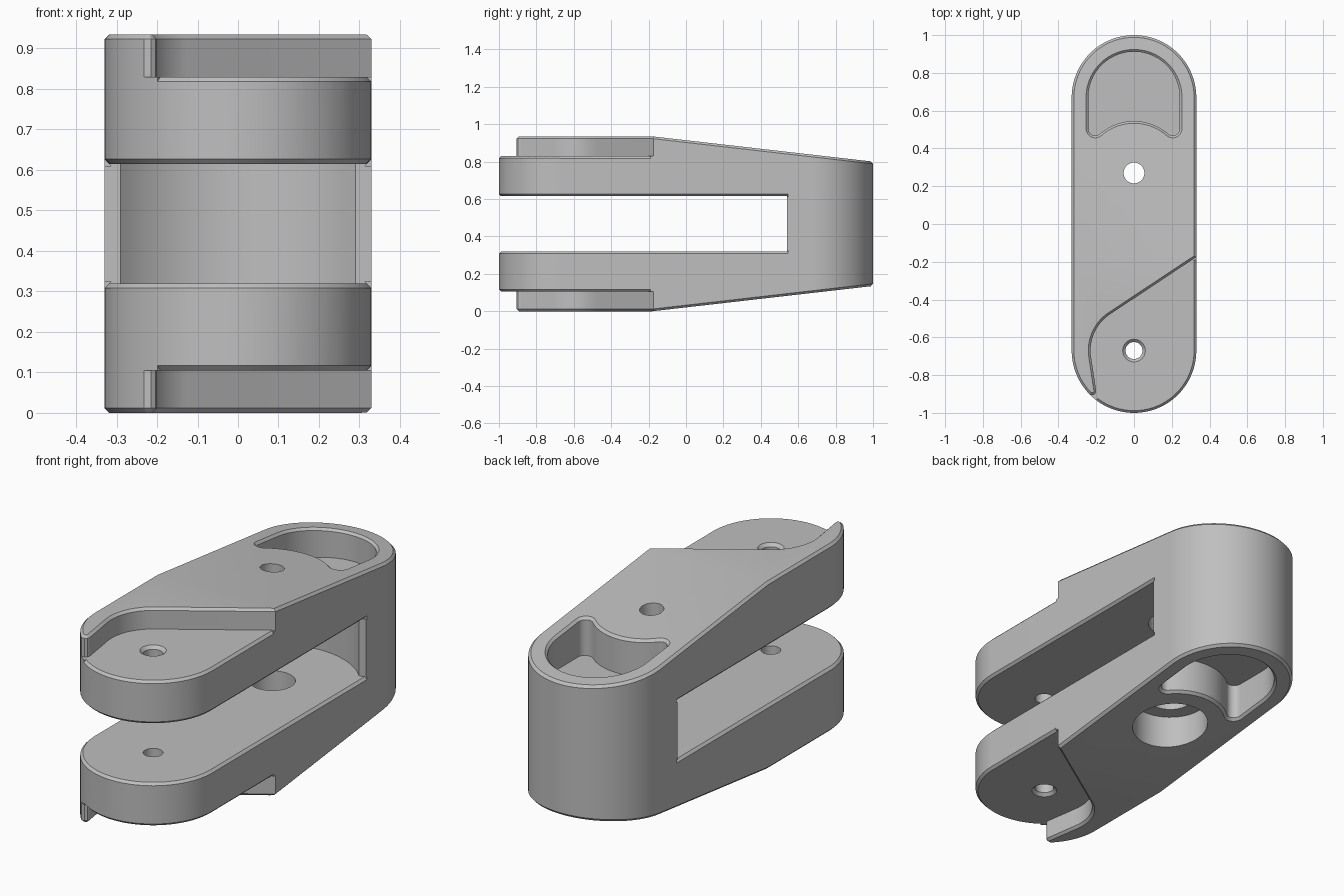
import bpy
import bmesh
from math import sin, cos, radians
from mathutils import Vector

if "Cube" in bpy.data.objects:
    bpy.data.objects.remove(bpy.data.objects["Cube"], do_unlink=True)

H = 0.935          # overall height
R, CY = 0.33, 0.67  # radius and centre of the rounded ends
BEND = -0.18       # where the rear taper starts
CH = 0.012         # chamfer size


def top_z(y):
    return H - 0.135 * max(0.0, (y - BEND) / (1 - BEND))


def arc(cx, cy, r, a0, a1, n):
    return [(cx + r * cos(radians(a0 + (a1 - a0) * i / n)),
             cy + r * sin(radians(a0 + (a1 - a0) * i / n))) for i in range(n + 1)]


def offset(poly, d):
    """Move a counter-clockwise outline outwards by d with mitred corners."""
    pts = [Vector(p) for p in poly]
    out = []
    for i, p in enumerate(pts):
        e1 = (p - pts[i - 1]).normalized()
        e2 = (pts[(i + 1) % len(pts)] - p).normalized()
        n1, n2 = Vector((e1.y, -e1.x)), Vector((e2.y, -e2.x))
        out.append(p + (n1 + n2) * d / (1 + n1.dot(n2)))
    return out


def finish(bm, name):
    """Turn the shell outwards and make an object of it."""
    bm.normal_update()
    bmesh.ops.recalc_face_normals(bm, faces=bm.faces[:])
    if bm.calc_volume(signed=True) < 0:
        bmesh.ops.reverse_faces(bm, faces=bm.faces[:])
    mesh = bpy.data.meshes.new(name)
    bm.to_mesh(mesh)
    bm.free()
    ob = bpy.data.objects.new(name, mesh)
    bpy.context.collection.objects.link(ob)
    return ob


def loft(name, poly, layers, flip=False, bend=False):
    """Stack offset outlines; each layer is (height or height function, offset)."""
    bm = bmesh.new()
    loops = []
    for z, d in layers:
        loop = []
        for p in offset(poly, d):
            h = z(p.y) if callable(z) else z
            loop.append(bm.verts.new((p.x, p.y, H - h if flip else h)))
        loops.append(loop)
    n = len(poly)
    for a, b in zip(loops, loops[1:]):
        for i in range(n):
            j = (i + 1) % n
            bm.faces.new((a[i], a[j], b[j], b[i]))
    for loop in (loops[0], loops[-1]):
        if bend:
            # fold the cap where the taper starts
            k = [i for i, v in enumerate(loop) if abs(v.co.y - BEND) < 1e-4]
            bm.faces.new(loop[k[0]:k[1] + 1])
            bm.faces.new(loop[k[1]:] + loop[:k[0] + 1])
        else:
            bm.faces.new(loop)
    return finish(bm, name)


def edge_cutter(name, y_start, angle_end, z0, flip, tail=None):
    """Triangular sweep that chamfers the outer rim of a fork arm."""
    path = [(R, y_start, 1.0, 0.0)]
    path += [(x, y, x / R, (y + CY) / R) for x, y in arc(0, -CY, R, 0, -angle_end, 48)]
    if tail is not None:
        path.append((-R, tail, -1.0, 0.0))
    section = [(-CH - 0.005, 0.005), (0.01, -CH - 0.01), (0.01, 0.005)]
    bm = bmesh.new()
    rows = []
    for x, y, nx, ny in path:
        rows.append([bm.verts.new((x + nx * d, y + ny * d,
                                   H - z0 - h if flip else z0 + h)) for d, h in section])
    for a, b in zip(rows, rows[1:]):
        for i in range(3):
            j = (i + 1) % 3
            bm.faces.new((a[i], a[j], b[j], b[i]))
    bm.faces.new(rows[0])
    bm.faces.new(rows[-1])
    return finish(bm, name)


def volume(mesh):
    bm = bmesh.new()
    bm.from_mesh(mesh)
    v = bm.calc_volume(signed=True)
    bm.free()
    return v


def cut(ob, cutter):
    """Subtract the cutter, taking the first solver that gives a sound solid."""
    before = volume(ob.data)
    for solver in ("EXACT", "MANIFOLD"):
        mod = ob.modifiers.new("cut", "BOOLEAN")
        mod.operation = "DIFFERENCE"
        mod.solver = solver
        mod.object = cutter
        graph = bpy.context.evaluated_depsgraph_get()
        graph.update()
        result = bpy.data.meshes.new_from_object(ob.evaluated_get(graph), depsgraph=graph)
        ob.modifiers.remove(mod)
        if 0.5 * before < volume(result) < before:
            ob.data = result
            break
    bpy.data.objects.remove(cutter, do_unlink=True)


# Main body: rounded bar, tapered to the rear, chamfered top and bottom
outline = ([(R, BEND)] + arc(0, CY, R, 0, 180, 56) + [(-R, BEND)]
           + arc(0, -CY, R, 180, 360, 56))
body = loft("fork_body", outline,
            [(lambda y: H - top_z(y), -CH), (lambda y: H - top_z(y) + CH, 0),
             (lambda y: top_z(y) - CH, 0), (top_z, -CH)], bend=True)

cutters = []

# Slot between the arms with a hollowed rear wall
SLOT_LOW, SLOT_HIGH = 0.32, 0.615
slot = ([(-0.6, 0.54), (-0.6, -1.3), (0.6, -1.3), (0.6, 0.54)]
        + arc(0, 0.27, 0.396, 43, 137, 32))
cutters.append(loft("slot_cutter", slot, [(SLOT_LOW, 0), (SLOT_HIGH, 0)]))

# Outlines for the front step and the rear pocket
step = ([(0.56, -0.0225)] + arc(0, -CY, 0.23, 123.5, 188, 24)
        + [(-0.2, -0.885), (-0.204, -0.897), (-0.215, -0.905),
           (-0.6, -0.905), (-0.6, -1.3), (0.56, -1.3)])
pocket = (arc(0, CY, 0.242, 0, 180, 40)
          + arc(-0.205, 0.505, 0.037, 180, 311, 12)
          + arc(0, 0.27, 0.275, 131, 49, 24)[1:-1]
          + arc(0.205, 0.505, 0.037, 229, 360, 12))

# Steps, pockets and rim chamfers on the upper and lower side
for flip, side in ((False, "upper"), (True, "lower")):
    cutters.append(loft(side + "_step_cutter", step,
                        [(0.83, 0), (H - CH, 0), (H + 0.015, CH + 0.015)], flip))
    cutters.append(loft(side + "_pocket_cutter", pocket,
                        [(0.67, 0), (lambda y: top_z(y) - CH, 0),
                         (lambda y: top_z(y) + 0.01, CH + 0.01)], flip))
    cutters.append(edge_cutter(side + "_step_rim_cutter", BEND - 0.01, 127, 0.83, flip))
for flip, z, side in ((True, H - SLOT_HIGH, "upper"), (False, SLOT_LOW, "lower")):
    cutters.append(edge_cutter(side + "_slot_rim_cutter", 0.545, 180, z, flip, 0.545))

# Pin hole through both arm tips, countersunk on the outside
cutters.append(loft("pin_hole_cutter", arc(0, -CY, 0.045, 0, 351, 39),
                    [(0.09, 0.03), (0.12, 0), (0.815, 0), (0.845, 0.03)]))

# Stepped bolt hole in the middle
cutters.append(loft("bolt_hole_cutter", arc(0, 0.27, 0.055, 0, 352.5, 47),
                    [(-0.1, 0.125), (0.2, 0.125), (0.2, 0.05),
                     (0.72, 0.05), (0.72, 0), (1.05, 0)]))

# Cut everything out of the body
for cutter in cutters:
    cutter.hide_render = True
    cut(body, cutter)

# Plain grey material
grey = bpy.data.materials.new("plain_grey")
grey.use_nodes = True
colour = (0.52, 0.52, 0.52, 1)
grey.diffuse_color = colour
grey.node_tree.nodes["Principled BSDF"].inputs["Base Color"].default_value = colour
body.data.materials.clear()
body.data.materials.append(grey)
for p in body.data.polygons:
    p.material_index = 0

bpy.ops.object.select_all(action="DESELECT")
body.select_set(True)
bpy.context.view_layer.objects.active = body
bpy.ops.object.shade_smooth_by_angle(angle=radians(25))
